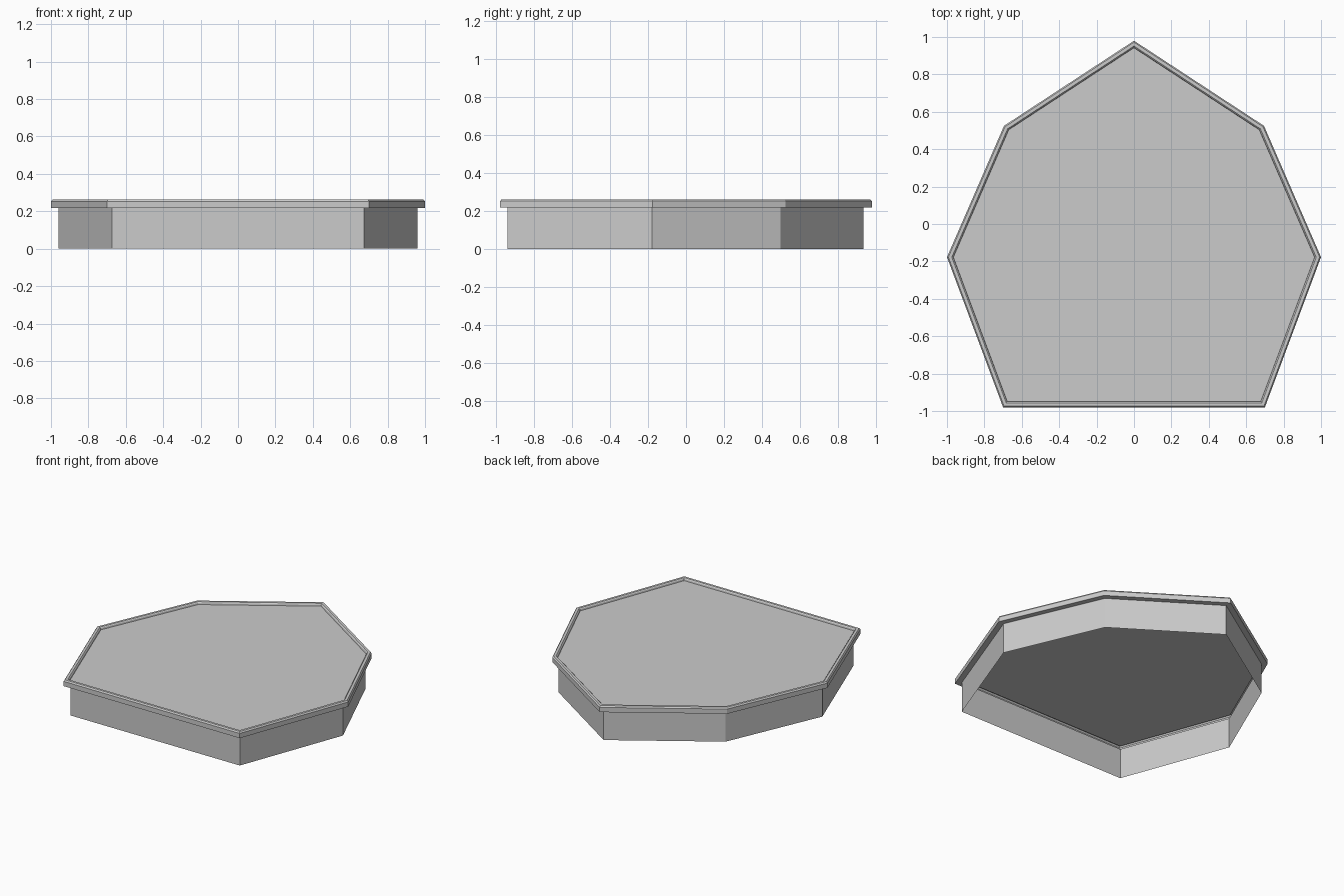
import bpy
from mathutils import Vector

if "Cube" in bpy.data.objects:
    bpy.data.objects.remove(bpy.data.objects["Cube"])

# Seven-sided outline, counter-clockwise seen from above
half = [(0.70, -0.98), (1.0, -0.177), (0.695, 0.525)]
outline = [Vector(p) for p in half + [(0, 0.98)] + [(-x, y) for x, y in reversed(half)]]


def inset(d):
    """Outline moved inwards by d with mitred corners."""
    pts = []
    n = len(outline)
    for i in range(n):
        a = (outline[i] - outline[i - 1]).normalized()
        b = (outline[(i + 1) % n] - outline[i]).normalized()
        na, nb = Vector((-a.y, a.x)), Vector((-b.y, b.x))
        pts.append(outline[i] + (na + nb) * (d / (1 + na.dot(nb))))
    return pts


def loft(name, profile, cap=False):
    """Sweep a profile of (inset, height) round the outline."""
    n = len(outline)
    verts = [(p.x, p.y, z) for d, z in profile for p in inset(d)]
    faces = []
    for r in range(len(profile) - 1):
        for i in range(n):
            j = (i + 1) % n
            faces.append((r * n + i, r * n + j, (r + 1) * n + j, (r + 1) * n + i))
    if cap:
        s = (len(profile) - 1) * n
        faces.append(tuple(range(s, s + n)))
    mesh = bpy.data.meshes.new(name)
    mesh.from_pydata(verts, [], faces)
    obj = bpy.data.objects.new(name, mesh)
    bpy.context.collection.objects.link(obj)
    return obj


# Thin skirt wall, open underneath
loft("skirt_wall", [(0.038, 0.0), (0.038, 0.218)])

# Overhanging rim with chamfered top edges
loft("rim", [(0.038, 0.218), (0.0, 0.218), (0.0, 0.252), (0.007, 0.262),
             (0.024, 0.262), (0.030, 0.256), (0.032, 0.245)])

# Flat panel sunk just below the rim
loft("top_panel", [(0.032, 0.245)], cap=True)
